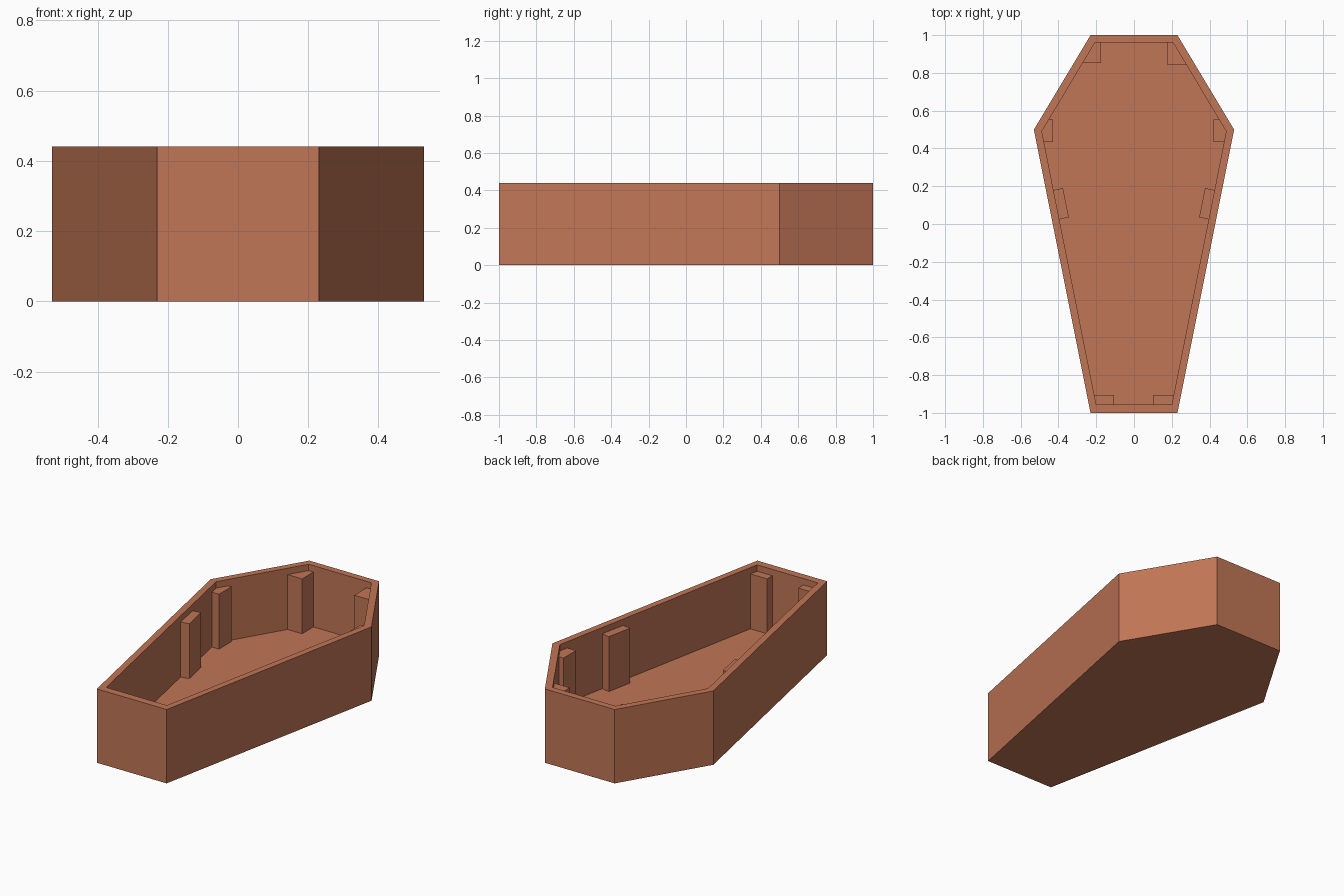
import bpy, bmesh

if "Cube" in bpy.data.objects:
    bpy.data.objects.remove(bpy.data.objects["Cube"])

wood = bpy.data.materials.new("reddish_brown_wood")
wood.diffuse_color = (0.53, 0.18, 0.092, 1)
wood.use_nodes = True
wood.node_tree.nodes["Principled BSDF"].inputs["Base Color"].default_value = wood.diffuse_color

HEIGHT, FLOOR, POST_TOP = 0.44, 0.075, 0.402


def finish(name, bm):
    bmesh.ops.recalc_face_normals(bm, faces=bm.faces)
    mesh = bpy.data.meshes.new(name)
    bm.to_mesh(mesh)
    bm.free()
    mesh.materials.append(wood)
    obj = bpy.data.objects.new(name, mesh)
    bpy.context.collection.objects.link(obj)
    return obj


def ring(bm, pts, z):
    return [bm.verts.new((x, y, z)) for x, y in pts]


def bridge(bm, a, b):
    n = len(a)
    for i in range(n):
        j = (i + 1) % n
        bm.faces.new((a[i], a[j], b[j], b[i]))


def mirrored(half):
    return half + [(-x, y) for x, y in reversed(half)]


# Open coffin-shaped box: outer wall, rim, inner wall, floor
outer = mirrored([(0.23, -1), (0.53, 0.5), (0.23, 1)])
inner = mirrored([(0.20, -0.955), (0.488, 0.49), (0.207, 0.96)])
bm = bmesh.new()
rings = [ring(bm, outer, 0), ring(bm, outer, HEIGHT),
         ring(bm, inner, HEIGHT), ring(bm, inner, FLOOR)]
for a, b in zip(rings, rings[1:]):
    bridge(bm, a, b)
bm.faces.new(rings[0])
bm.faces.new(rings[-1])
finish("box_shell", bm)


# Inner support posts, tucked slightly into the walls and floor
def post(name, pts):
    bm = bmesh.new()
    low, high = ring(bm, pts, FLOOR - 0.01), ring(bm, pts, POST_TOP)
    bridge(bm, low, high)
    bm.faces.new(low)
    bm.faces.new(high)
    finish(name, bm)


# side sign, head post y, shoulder post x, foot post x
for label, s, hy, sx, fx in (("left", -1, 0.853, 0.43, 0.105),
                             ("right", 1, 0.844, 0.42, 0.10)):
    plans = {
        "head_post": [(0.175, hy), (0.282, hy), (0.213, 0.967), (0.175, 0.967)],
        "shoulder_post": [(sx, 0.435), (0.483, 0.435), (0.495, 0.49),
                          (0.458, 0.553), (sx, 0.553)],
        "side_post": [(0.345, 0.035), (0.403, 0.023), (0.434, 0.178), (0.376, 0.19)],
        "foot_post": [(fx, -0.963), (0.205, -0.963), (0.216, -0.906), (fx, -0.906)],
    }
    for name, pts in plans.items():
        post(f"{label}_{name}", [(s * x, y) for x, y in pts])
